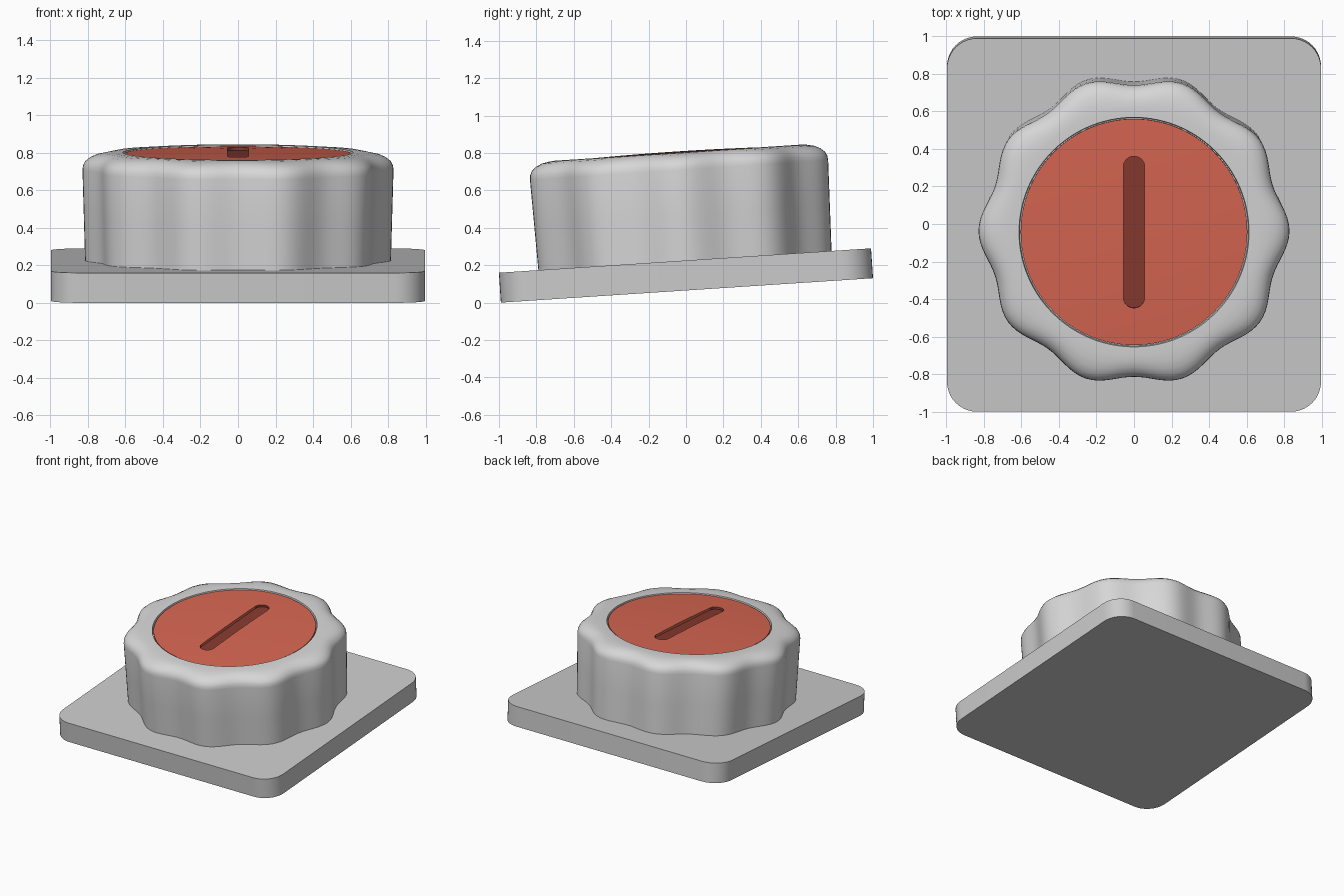
import bpy, bmesh, math
from mathutils import Matrix

if "Cube" in bpy.data.objects:
    bpy.data.objects.remove(bpy.data.objects["Cube"])

# Whole model leans forward slightly
TILT = Matrix.Translation((0, 0.005, 0.065)) @ Matrix.Rotation(math.radians(3.75), 4, 'X')


def material(name, rgb):
    m = bpy.data.materials.new(name)
    m.diffuse_color = (*rgb, 1)
    m.use_nodes = True
    m.node_tree.nodes["Principled BSDF"].inputs["Base Color"].default_value = m.diffuse_color
    return m


light_grey = material("plate grey", (0.60, 0.60, 0.60))
silver = material("knob silver", (0.68, 0.68, 0.68))
red = material("cap red", (0.68, 0.133, 0.084))
dark_red = material("slot dark red", (0.24, 0.042, 0.028))


def finish(name, bm, mat, angle=35):
    bmesh.ops.recalc_face_normals(bm, faces=bm.faces)
    me = bpy.data.meshes.new(name)
    bm.to_mesh(me)
    bm.free()
    me.materials.append(mat)
    ob = bpy.data.objects.new(name, me)
    bpy.context.collection.objects.link(ob)
    smooth(ob, angle)
    return ob


def smooth(ob, angle):
    bpy.ops.object.select_all(action='DESELECT')
    ob.select_set(True)
    bpy.context.view_layer.objects.active = ob
    bpy.ops.object.shade_smooth_by_angle(angle=math.radians(angle))


def loft(bm, rings):
    """Skin closed rings of points and cap both ends."""
    vs = [[bm.verts.new(p) for p in ring] for ring in rings]
    n = len(vs[0])
    for a, b in zip(vs, vs[1:]):
        for i in range(n):
            j = (i + 1) % n
            bm.faces.new((a[i], a[j], b[j], b[i]))
    bm.faces.new(vs[0][::-1])
    bm.faces.new(vs[-1])


def rounded_rect(hx, hy, r, seg, z):
    pts = []
    for k, (sx, sy) in enumerate([(1, 1), (-1, 1), (-1, -1), (1, -1)]):
        for i in range(seg + 1):
            a = math.pi / 2 * (k + i / seg)
            pts.append((sx * (hx - r) + r * math.cos(a),
                        sy * (hy - r) + r * math.sin(a), z))
    return pts


def lobed_ring(r, amp, z, n):
    return [((r + amp * math.cos(10 * a)) * math.cos(a),
             (r + amp * math.cos(10 * a)) * math.sin(a), z)
            for a in (2 * math.pi * i / n for i in range(n))]


# Base plate
bm = bmesh.new()
loft(bm, [rounded_rect(0.997, 0.997, 0.16, 10, z) for z in (0, 0.16)])
plate = finish("base_plate", bm, light_grey, 30)

# Ten-lobed knob: mean radius, lobe depth, height
profile = [(0.79, 0.025, 0.155), (0.797, 0.025, 0.40), (0.804, 0.025, 0.645),
           (0.801, 0.025, 0.67), (0.790, 0.024, 0.692), (0.768, 0.021, 0.712),
           (0.738, 0.016, 0.727), (0.70, 0.008, 0.735), (0.66, 0.0, 0.738),
           (0.613, 0.0, 0.738), (0.609, 0.0, 0.715)]
bm = bmesh.new()
loft(bm, [lobed_ring(r, a, z, 160) for r, a, z in profile])
knob = finish("knob_body", bm, silver)


# Slightly domed cap
def dome(r):
    return 0.745 - 0.013 * (r / 0.604) ** 2


bm = bmesh.new()
radii = [0.604, 0.55, 0.48, 0.40, 0.30, 0.20, 0.10, 0.03]
loft(bm, [lobed_ring(0.604, 0, 0.70, 96)] + [lobed_ring(r, 0, dome(r), 96) for r in radii])
cap = finish("knob_cap", bm, red)

# Round-ended slot cut into the cap
bm = bmesh.new()
loft(bm, [rounded_rect(0.057, 0.405, 0.0565, 8, z) for z in (0.722, 0.80)])
cutter = finish("slot_cutter", bm, dark_red)
mod = cap.modifiers.new("slot", 'BOOLEAN')
mod.operation = 'DIFFERENCE'
mod.solver = 'EXACT'
mod.object = cutter
deps = bpy.context.evaluated_depsgraph_get()
cut = bpy.data.meshes.new_from_object(cap.evaluated_get(deps))
cap.modifiers.clear()
cap.data = cut
bpy.data.objects.remove(cutter)
cut.materials.clear()
cut.materials.append(red)
cut.materials.append(dark_red)
for p in cut.polygons:
    x, y, z = p.center
    inside = abs(x) < 0.06 and abs(y) < 0.41
    p.material_index = int(inside and 0.71 < z < dome(math.hypot(x, y)) - 0.003)
smooth(cap, 35)

for ob in (plate, knob, cap):
    ob.data.transform(TILT)
